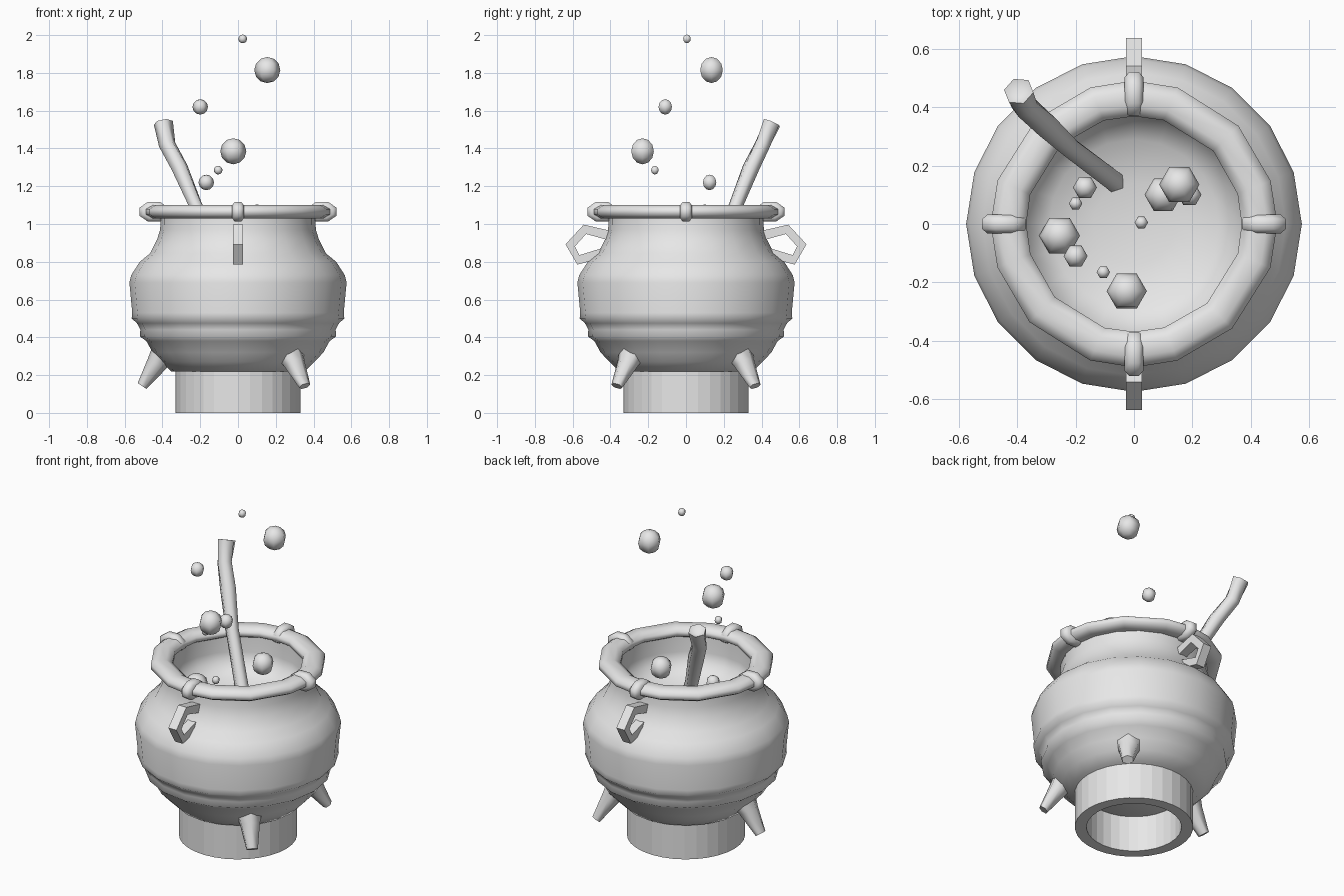
import bpy, bmesh
from math import sin, cos, pi, radians
from mathutils import Vector, Matrix

cube = bpy.data.objects.get("Cube")
if cube:
    bpy.data.objects.remove(cube)

grey = bpy.data.materials.new("plain_grey")
grey.use_nodes = True
grey.diffuse_color = (0.8, 0.8, 0.8, 1)
grey.node_tree.nodes["Principled BSDF"].inputs["Base Color"].default_value = (0.8, 0.8, 0.8, 1)


def finish(name, bm, smooth):
    bmesh.ops.recalc_face_normals(bm, faces=bm.faces)
    mesh = bpy.data.meshes.new(name)
    bm.to_mesh(mesh)
    bm.free()
    mesh.materials.append(grey)
    obj = bpy.data.objects.new(name, mesh)
    bpy.context.collection.objects.link(obj)
    bpy.ops.object.select_all(action='DESELECT')
    obj.select_set(True)
    bpy.context.view_layer.objects.active = obj
    bpy.ops.object.shade_smooth_by_angle(angle=radians(smooth))


def bridge(bm, rings, loop=False):
    """Join successive rings of vertices with quads."""
    pairs = list(zip(rings, rings[1:]))
    if loop:
        pairs.append((rings[-1], rings[0]))
    for a, b in pairs:
        n = len(a)
        for i in range(n):
            j = (i + 1) % n
            bm.faces.new((a[i], a[j], b[j], b[i]))


def lathe(name, profile, sides, loop=False, caps=False, smooth=65):
    bm = bmesh.new()
    rings = [[bm.verts.new((r * cos(2 * pi * i / sides), r * sin(2 * pi * i / sides), z))
              for i in range(sides)] for r, z in profile]
    bridge(bm, rings, loop)
    if caps:
        bm.faces.new(rings[0])
        bm.faces.new(rings[-1])
    finish(name, bm, smooth)


def tube(name, path, radii, sides=8, closed=False, ref=(0, 0, 1), notch=0, smooth=75):
    """Sweep an elliptical section; each radius is (across, along ref)."""
    bm = bmesh.new()
    pts = [Vector(p) for p in path]
    n = len(pts)
    rings = []
    for k, p in enumerate(pts):
        before = pts[k - 1] if closed or k else p
        after = pts[(k + 1) % n] if closed or k < n - 1 else p
        tangent = (after - before).normalized()
        side = tangent.cross(Vector(ref)).normalized()
        up = side.cross(tangent)
        a, b = radii[k]
        rings.append([bm.verts.new(p + side * a * cos(t) + up * b * sin(t))
                      for t in (2 * pi * (i + 0.5) / sides for i in range(sides))])
    bridge(bm, rings, closed)
    if not closed:
        bm.faces.new(rings[0])
        end = bm.faces.new(rings[-1])
        if notch:
            tip = bmesh.ops.poke(bm, faces=[end])["verts"][0]
            tip.co -= tangent * notch
    finish(name, bm, smooth)


# Hollow round stand
lathe("stand", [(0.33, 0), (0.33, 0.25), (0.265, 0.25), (0.265, 0)], 32, loop=True, smooth=5)

# Pot: outside from the bottom up, then down the inner wall to the dished liquid
lathe("pot_body", [(0.355, 0.22), (0.405, 0.27), (0.452, 0.32), (0.485, 0.38), (0.52, 0.405),
                   (0.517, 0.44), (0.535, 0.475), (0.563, 0.50), (0.56, 0.53), (0.575, 0.69),
                   (0.565, 0.73), (0.52, 0.80), (0.465, 0.845), (0.428, 0.92), (0.412, 0.97),
                   (0.41, 1.05), (0.385, 1.06), (0.38, 0.95), (0.37, 0.89), (0.29, 0.835),
                   (0.14, 0.80)],
      20, caps=True)

# Faceted rim
angles = [radians(q + a) for q in (0, 90, 180, 270) for a in (0, 17, 43, 73)]
tube("rim", [(0.43 * cos(a), 0.43 * sin(a), 1.065) for a in angles],
     [(0.066, 0.038)] * len(angles), closed=True)

# Four clamps wrapped around the rim
for name, a in (("left", 0), ("back", 90), ("right", 180), ("front", 270)):
    out = Vector((cos(radians(a)), sin(radians(a)), 0))
    along = Vector((-out.y, out.x, 0))
    centre = out * 0.445 + Vector((0, 0, 1.065))
    tube(name + "_rim_clamp", [centre + along * s for s in (-0.032, -0.017, 0.017, 0.032)],
         [(0.062, 0.036), (0.082, 0.057), (0.082, 0.057), (0.062, 0.036)])

# Angular side loops
for name, s in (("front", -1), ("back", 1)):
    path = [(0.41, 0.94), (0.535, 0.972), (0.613, 0.887), (0.57, 0.81), (0.43, 0.85)]
    tube(name + "_handle", [(0, s * y, z) for y, z in path], [(0.036, 0.039)] * 5,
         sides=4, ref=(1, 0, 0), smooth=60)

# Three splayed feet, flared where they join the pot
for name, a in (("right", 180), ("front_left", -46), ("back_left", 46)):
    c, s = cos(radians(a)), sin(radians(a))
    tube(name + "_foot", [(r * c, r * s, z) for r, z in ((0.35, 0.39), (0.43, 0.26), (0.508, 0.142))],
         [(0.11, 0.085), (0.06, 0.055), (0.035, 0.028)], sides=6)

# Bent stirring stick with a split end
tube("stirring_stick",
     [(-0.06, 0.14, 0.77), (-0.225, 0.265, 1.1), (-0.31, 0.345, 1.3),
      (-0.375, 0.405, 1.42), (-0.395, 0.455, 1.535)],
     [(0.04, 0.04), (0.038, 0.038), (0.047, 0.045), (0.045, 0.045), (0.052, 0.05)],
     sides=6, notch=0.035)

# Rising bubbles: x, y, z, radius
bubbles = [(0.025, 0.005, 1.98, 0.023), (0.155, 0.135, 1.815, 0.069), (-0.2, -0.11, 1.62, 0.041),
           (-0.025, -0.23, 1.385, 0.069), (-0.105, -0.165, 1.285, 0.023),
           (-0.168, 0.125, 1.22, 0.041), (0.1, 0.1, 1.04, 0.064), (-0.255, -0.04, 0.865, 0.07),
           (0.19, 0.1, 0.85, 0.041), (-0.2, 0.07, 0.87, 0.023), (-0.03, -0.22, 0.86, 0.041)]
for k, (x, y, z, r) in enumerate(bubbles):
    bm = bmesh.new()
    bmesh.ops.create_uvsphere(bm, u_segments=6, v_segments=6, radius=r,
                              matrix=Matrix.Translation((x, y, z)) @ Matrix.Rotation(pi / 2, 4, 'Z'))
    finish("bubble_%d" % (k + 1), bm, 80)
